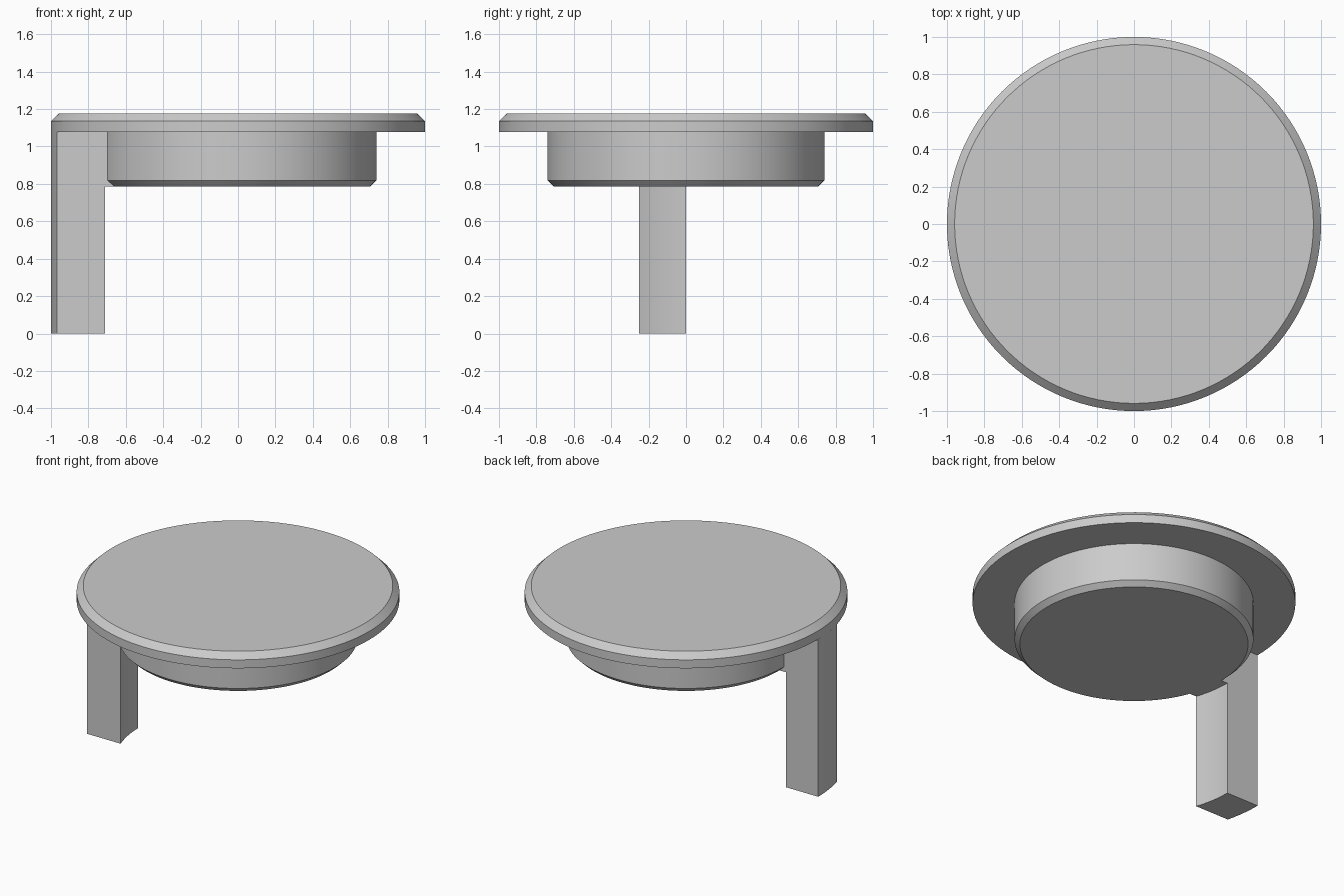
import bpy, bmesh
from math import sin, cos, asin, pi

cube = bpy.data.objects.get("Cube")
if cube:
    bpy.data.objects.remove(cube, do_unlink=True)

grey = bpy.data.materials.new("plain grey")
grey.use_nodes = True
colour = (0.6, 0.6, 0.6, 1)
grey.diffuse_color = colour
grey.node_tree.nodes["Principled BSDF"].inputs["Base Color"].default_value = colour

SEGMENTS = 128
LEG_WIDTH = 0.25
LID_BOTTOM, LID_TOP, PLUG_BOTTOM = 1.077, 1.175, 0.786


def finish(name, bm):
    """Turn a bmesh into a smooth-shaded object with sharp edges."""
    bmesh.ops.recalc_face_normals(bm, faces=bm.faces)
    mesh = bpy.data.meshes.new(name)
    bm.to_mesh(mesh)
    bm.free()
    mesh.materials.append(grey)
    obj = bpy.data.objects.new(name, mesh)
    bpy.context.collection.objects.link(obj)
    bpy.ops.object.select_all(action='DESELECT')
    obj.select_set(True)
    bpy.context.view_layer.objects.active = obj
    bpy.ops.object.shade_smooth_by_angle(angle=pi / 6)
    return obj


def turned(name, profile):
    """Round solid: stacked rings of (radius, height), capped at both ends."""
    bm = bmesh.new()
    rings = []
    for r, z in profile:
        rings.append([bm.verts.new((r * cos(2 * pi * i / SEGMENTS),
                                    r * sin(2 * pi * i / SEGMENTS), z))
                      for i in range(SEGMENTS)])
    for low, high in zip(rings, rings[1:]):
        for i in range(SEGMENTS):
            j = (i + 1) % SEGMENTS
            bm.faces.new((low[i], low[j], high[j], high[i]))
    bm.faces.new(rings[0])
    bm.faces.new(rings[-1])
    return finish(name, bm)


def arc(radius, steps=10):
    """Points on the right-hand rim from the centre line to the leg's front face."""
    end = asin(LEG_WIDTH / radius)
    return [(-radius * cos(end * i / steps), -radius * sin(end * i / steps))
            for i in range(steps + 1)]


def curved_block(name, inner, outer, bottom, top):
    """Upright block between two concentric arcs with flat front and back."""
    bm = bmesh.new()
    outline = arc(outer) + arc(inner)[::-1]
    face = bm.faces.new([bm.verts.new((x, y, bottom)) for x, y in outline])
    grown = bmesh.ops.extrude_face_region(bm, geom=[face], use_keep_orig=True)
    verts = [v for v in grown["geom"] if isinstance(v, bmesh.types.BMVert)]
    bmesh.ops.translate(bm, verts=verts, vec=(0, 0, top - bottom))
    return finish(name, bm)


# Wide lid with a bevelled upper rim
turned("lid", [(1, LID_BOTTOM), (1, 1.135), (0.959, LID_TOP)])

# Narrower plug under the lid, bevelled at the bottom
turned("plug", [(0.707, PLUG_BOTTOM), (0.74, 0.818), (0.74, LID_BOTTOM)])

# Single leg under the rim, and the web that joins it to the plug
curved_block("leg", 0.755, 1, 0, LID_BOTTOM)
curved_block("leg_web", 0.705, 0.76, PLUG_BOTTOM, LID_BOTTOM)
